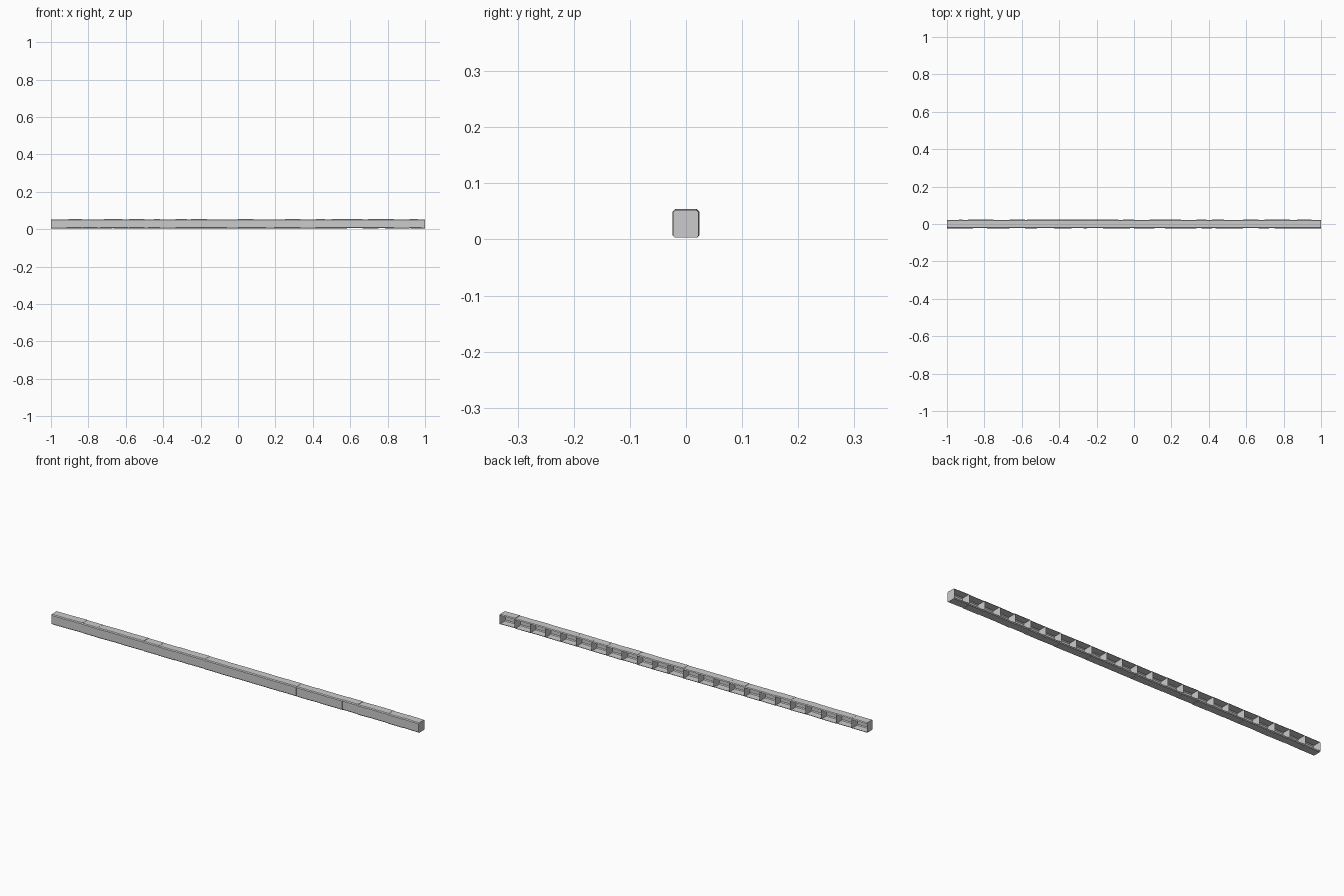
import bpy, bmesh, random

if "Cube" in bpy.data.objects:
    bpy.data.objects.remove(bpy.data.objects["Cube"])
random.seed(4)

N = 24
STEP = 2 / N
# chamfered cross-section (y, z), open between last and first point at the back
PROFILE = [(0.023, 0.008), (0.019, 0.004), (-0.019, 0.004), (-0.023, 0.008),
           (-0.023, 0.049), (-0.019, 0.053), (0.019, 0.053), (0.023, 0.049)]


def jitter(a):
    return random.uniform(-a, a)


def ring(bm, x, dy, dz, s=1.0):
    return [bm.verts.new((x, y * s + dy, 0.0285 + (z - 0.0285) * s + dz)) for y, z in PROFILE]


# row of hollow bricks, open at the back, each with closed ends
bm = bmesh.new()
for i in range(N):
    x0, x1 = -1 + i * STEP, -1 + (i + 1) * STEP
    a = ring(bm, x0, jitter(0.001), jitter(0.001))
    b = ring(bm, x1, jitter(0.001), jitter(0.001))
    for j in range(len(PROFILE) - 1):
        bm.faces.new((a[j], a[j + 1], b[j + 1], b[j]))
    bm.faces.new(a[::-1])
    bm.faces.new(b)

mesh = bpy.data.meshes.new("brick_row")
bm.to_mesh(mesh)
bm.free()
bpy.context.collection.objects.link(bpy.data.objects.new("brick_row", mesh))
